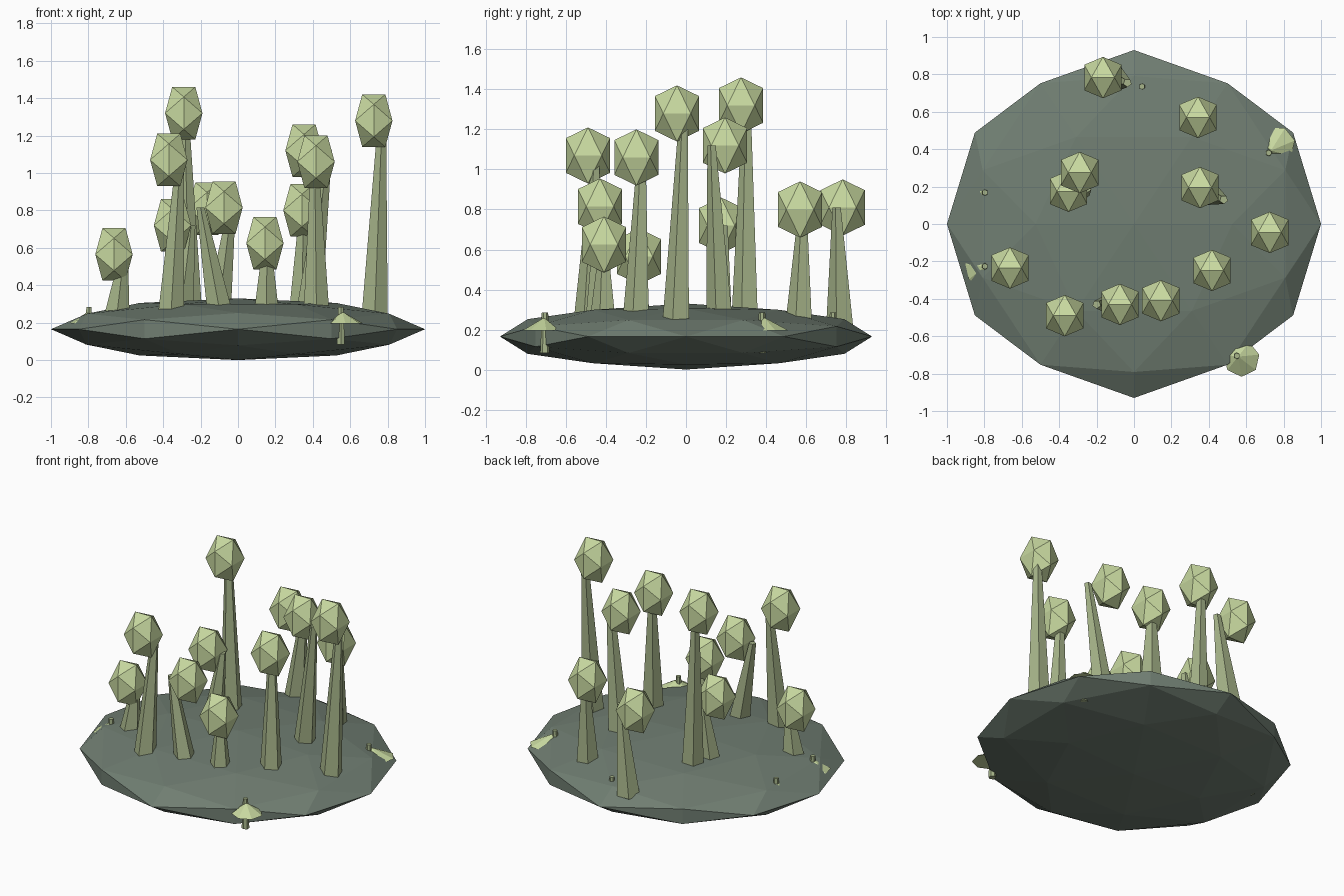
import bpy, bmesh, math
from mathutils import Vector

if "Cube" in bpy.data.objects:
    bpy.data.objects.remove(bpy.data.objects["Cube"])


def material(name, rgb):
    m = bpy.data.materials.new(name)
    lin = [(c / 255 / 12.92 if c < 11 else ((c / 255 + 0.055) / 1.055) ** 2.4) for c in rgb]
    m.diffuse_color = (*lin, 1)
    m.use_nodes = True
    m.node_tree.nodes["Principled BSDF"].inputs["Base Color"].default_value = m.diffuse_color
    return m


ROCK = material("dark_moss", (112, 126, 114))
STALK = material("sage", (167, 181, 138))
LEAF = material("pale_green", (200, 217, 160))


def finish(bm, name, mat):
    bmesh.ops.recalc_face_normals(bm, faces=bm.faces)
    me = bpy.data.meshes.new(name)
    bm.to_mesh(me)
    bm.free()
    me.materials.append(mat)
    ob = bpy.data.objects.new(name, me)
    bpy.context.collection.objects.link(ob)
    return ob


def ico_points():
    """Icosahedron corners with edges lying along the axes."""
    t = (1 + 5 ** 0.5) / 2
    pts = []
    for a in (-1, 1):
        for b in (-1, 1):
            pts += [(a, 0, b * t), (0, b * t, a), (b * t, a, 0)]
    return [Vector(p).normalized() for p in pts]


def ico(name, centre, scale, mat, refine=False):
    pts = ico_points()
    if refine:
        pts += [(p + q).normalized() for i, p in enumerate(pts)
                for q in pts[:i] if (p - q).length < 1.1]
    bm = bmesh.new()
    for p in pts:
        bm.verts.new(Vector(centre) + p * Vector(scale))
    bmesh.ops.convex_hull(bm, input=bm.verts)
    return finish(bm, name, mat)


def taper(name, low, high, r_low, r_high, sides, mat):
    """Closed tapered prism between two points, one corner facing the front."""
    bm = bmesh.new()
    rings = []
    for c, r in ((low, r_low), (high, r_high)):
        ring = []
        for i in range(sides):
            a = math.tau * i / sides - math.pi / 2
            ring.append(bm.verts.new((c[0] + r * math.cos(a), c[1] + r * math.sin(a), c[2])))
        rings.append(ring)
    for i in range(sides):
        j = (i + 1) % sides
        bm.faces.new((rings[0][i], rings[0][j], rings[1][j], rings[1][i]))
    for ring in rings:
        bm.faces.new(ring)
    return finish(bm, name, mat)


# Flattened faceted island
ico("island", (0, 0, 0.165), (1, 0.93, 0.165), ROCK, refine=True)

# Trees: crown centre, trunk foot (x, y), trunk tip (x, y)
trees = [
    ((-0.166, 0.783, 0.81), (-0.11, 0.775), (-0.035, 0.755)),
    ((0.342, 0.57, 0.80), (0.34, 0.57), (0.35, 0.585)),
    ((0.353, 0.195, 1.12), (0.375, 0.175), (0.48, 0.13)),
    ((-0.35, 0.175, 0.72), (-0.31, 0.17), (-0.25, 0.19)),
    ((-0.29, 0.275, 1.32), (-0.26, 0.30), (-0.285, 0.305)),
    ((0.726, -0.045, 1.28), (0.73, -0.045), (0.77, -0.01)),
    ((0.417, -0.248, 1.06), (0.42, -0.245), (0.41, -0.22)),
    ((-0.663, -0.235, 0.565), (-0.65, -0.235), (-0.61, -0.23)),
    ((-0.37, -0.49, 1.07), (-0.36, -0.49), (-0.31, -0.45)),
    ((-0.075, -0.43, 0.815), (-0.09, -0.43), (-0.20, -0.43)),
    ((0.144, -0.41, 0.625), (0.152, -0.41), (0.155, -0.41)),
]
for i, (crown, foot, tip) in enumerate(trees, 1):
    ico(f"crown_{i}", crown, (0.1175, 0.13, 0.165), LEAF)
    taper(f"trunk_{i}", (*foot, 0.22), (*tip, crown[2]), 0.074, 0.023, 5, STALK)

# Small mushrooms around the rim: stem position and cap offset
mushrooms = [
    ((0.55, -0.705), (0.025, -0.015)),
    ((0.043, 0.735), (0.0, 0.0)),
    ((-0.797, 0.168), (0.0, 0.0)),
    ((-0.797, -0.226), (-0.01, -0.01)),
    ((0.72, 0.38), (0.045, 0.045)),
]
for i, ((x, y), (dx, dy)) in enumerate(mushrooms, 1):
    taper(f"mushroom_stem_{i}", (x, y, 0.083), (x, y, 0.285), 0.024, 0.016, 6, STALK)
    taper(f"mushroom_cap_{i}", (x + dx, y + dy, 0.195), (x + dx * 0.3, y + dy * 0.3, 0.257),
          0.097, 0.004, 7, LEAF)
